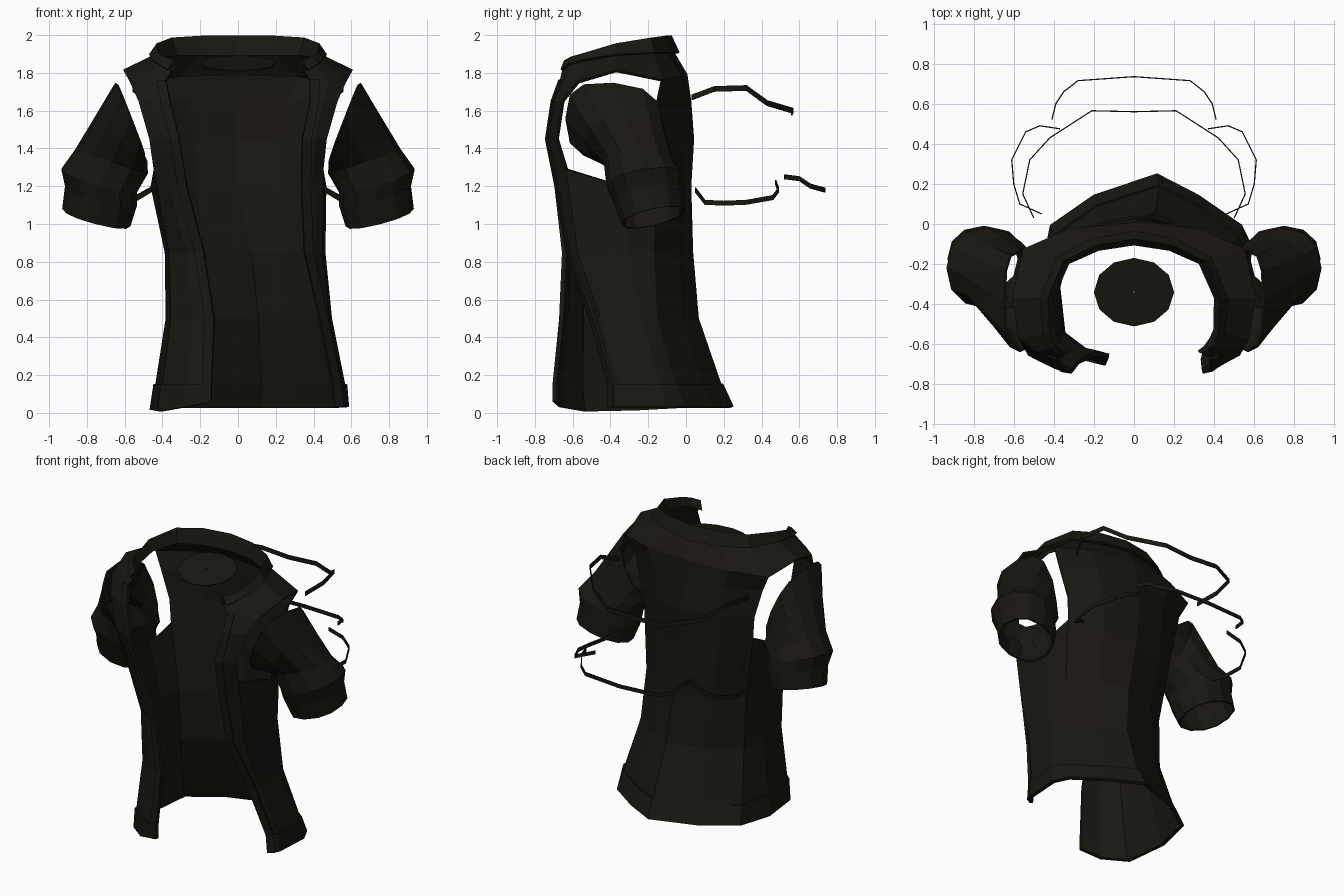
import bpy, math
from mathutils import Vector as V

if "Cube" in bpy.data.objects:
    bpy.data.objects.remove(bpy.data.objects["Cube"])

cloth = bpy.data.materials.new("dark_cloth")
cloth.diffuse_color = (0.010, 0.0085, 0.0055, 1)
cloth.use_nodes = True
cloth.node_tree.nodes["Principled BSDF"].inputs["Base Color"].default_value = cloth.diffuse_color


def loft(name, rows, closed=False, skip=(), thick=0.016):
    """Skin rows of points with quads, leaving out skipped (row, column) cells."""
    n = len(rows[0])
    faces = []
    for r in range(len(rows) - 1):
        for c in range(n if closed else n - 1):
            if (r, c) not in skip:
                d = (c + 1) % n
                faces.append((r * n + c, r * n + d, (r + 1) * n + d, (r + 1) * n + c))
    used = sorted({i for f in faces for i in f})
    new = {o: k for k, o in enumerate(used)}
    pts = [p for row in rows for p in row]
    me = bpy.data.meshes.new(name)
    me.from_pydata([pts[i] for i in used], [], [[new[i] for i in f] for f in faces])
    me.materials.append(cloth)
    ob = bpy.data.objects.new(name, me)
    bpy.context.collection.objects.link(ob)
    m = ob.modifiers.new("thickness", 'SOLIDIFY')
    m.thickness, m.offset = thick, 0
    return ob


def flip(pts):
    return [V((-p[0], p[1], p[2])) for p in pts]


def both(half):
    """Half a ring, right front edge to back centre -> full ring from the left."""
    half = [V(p) for p in half]
    return flip(half) + half[-2::-1]


# Body rings: z, left edge x/y, left side, right side, right edge x/y, back y, corner rounding
levels = [
    (0.03, -0.14, -0.69, -0.45, 0.57, 0.51, -0.40, 0.235, 1.0),
    (0.15, -0.14, -0.69, -0.43, 0.56, 0.50, -0.40, 0.18, 0.9),
    (0.50, -0.125, -0.655, -0.375, 0.49, 0.43, -0.50, 0.06, 0.6),
    (0.85, -0.18, -0.64, -0.38, 0.455, 0.35, -0.62, 0.03, 0.4),
    (1.20, -0.27, -0.68, -0.455, 0.46, 0.335, -0.68, 0.02, 0.0),
    (1.45, -0.31, -0.73, -0.48, 0.48, 0.34, -0.73, 0.035, 0.0),
    (1.65, -0.36, -0.70, -0.54, 0.54, 0.38, -0.70, 0.02, 0.0),
]


def side(z, ex, ey, sx, mid, yb, k):
    w = sx - mid
    left = k if sx < 0 else 0
    edge = V((ex, ey, z))
    corner = V((mid + w * (0.97 - 0.05 * left), ey + 0.05 + 0.1 * left, z))
    return [edge, (edge + corner) / 2 + V((0, -0.012 - 0.03 * left, 0)), corner,
            V((sx, (ey + yb) / 2 - 0.03 * k, z)),
            V((mid + w * 0.91, yb - 0.17 - 0.08 * k, z)),
            V((mid + w * 0.5, yb - 0.055 - 0.05 * k, z))]


rows = []
for z, lx, ly, xl, xr, rx, ry, yb, k in levels:
    mid = (xl + xr) / 2
    rows.append(side(z, lx, ly, xl, mid, yb, k) + [V((mid * 1.9, yb, z))]
                + side(z, rx, ry, xr, mid, yb, k)[::-1])
for c, dz in ((0, 0.03), (1, 0.0), (2, -0.022), (3, -0.015)):
    rows[0][c].z += dz
for c in (2, 4, 8, 10):          # rounded armhole bottom
    rows[4][c].z = 1.29

shoulder = [(0.38, -0.66, 1.76), (0.48, -0.63, 1.76), (0.57, -0.57, 1.75), (0.605, -0.37, 1.81),
            (0.55, -0.13, 1.76), (0.32, -0.03, 1.78), (0, 0.0, 1.79)]
neck = [(0.35, -0.65, 1.81), (0.40, -0.61, 1.84), (0.43, -0.54, 1.86), (0.44, -0.37, 1.89),
        (0.36, -0.18, 1.90), (0.20, -0.10, 1.90), (0, -0.065, 1.90)]
rows += [both(shoulder), both(neck)]
armholes = {(r, c) for r in (4, 5, 6) for c in (2, 3, 8, 9)}
loft("vest_body", rows, skip=armholes)

# Raised hem band and front edge bands
hem = [[p + V(((p.x - 0.05) * 0.015, (p.y + 0.28) * 0.015, 0)) for p in row] for row in rows[:2]]
loft("hem_band", hem, thick=0.022)
for name, a, b in (("left_front_band", 0, 1), ("right_front_band", 12, 11)):
    strip = []
    for row in rows[:-1]:
        start = row[a] + V((0, -0.006, 0))
        strip.append([start, start + (row[b] - row[a]).normalized() * 0.05])
    loft(name, strip, thick=0.022)

# Fold-over collar: inner foot, standing crest, outer fall
crest_z = (1.86, 1.88, 1.90, 1.95, 1.98, 1.99, 1.99)
inner, crest, fall = [], [], []
for (x, y, z), t in zip(neck, crest_z):
    out = V((x, y + 0.34, 0)).normalized()
    if y < -0.5:
        out = V((0.8, -0.35, 0))
    base = V((x, y, z))
    inner.append(base - out * 0.035 - V((0, 0, 0.01)))
    crest.append(V((x, y, t)) - out * 0.01)
    fall.append(base + out * 0.025 + V((0, 0, 0.005)))
loft("collar", [both(inner), both(crest), both(fall)], thick=0.014)

# Tilted disc in the neck opening
hub = V((0, -0.34, 1.85))
ring = []
for i in range(12):
    a = i * math.tau / 12
    ring.append(hub + V((0.2 * math.cos(a), 0.17 * math.sin(a), 0.04 * math.sin(a))))
loft("neck_disc", [ring, [hub.lerp(p, 0.02) for p in ring]], closed=True, thick=0.006)

# Sleeves: ring centre, half-width vector, half-depth vector, squareness power
sleeve_rings = [
    ((0.565, -0.385, 1.54), (0.08, 0, 0.205), (0, 0.25, -0.02), 0.7),
    ((0.620, -0.315, 1.43), (0.135, 0, 0.13), (0, 0.215, -0.01), 0.8),
    ((0.670, -0.25, 1.33), (0.188, 0, 0.06), (0, 0.18, 0.0), 0.9),
    ((0.735, -0.22, 1.23), (0.195, 0, 0.06), (0, 0.195, 0.03), 0.9),
    ((0.725, -0.20, 1.15), (0.185, 0, 0.05), (0, 0.18, 0.03), 0.9),
    ((0.750, -0.175, 1.035), (0.175, 0, 0.045), (0, 0.16, 0.035), 0.9),
]


def power(t, e):
    return math.copysign(abs(t) ** e, t) if abs(t) > 1e-6 else 0.0


sleeve = []
for c, u, v, e in sleeve_rings:
    angles = [i * math.tau / 12 for i in range(12)]
    sleeve.append([V(c) + V(u) * power(math.cos(a), e) + V(v) * power(math.sin(a), e)
                   for a in angles])
loft("right_sleeve", sleeve, closed=True, thick=0.012)
loft("left_sleeve", [flip(r) for r in sleeve], closed=True, thick=0.012)


# Loose straps floating behind the back
def strap(name, path, h=0.026):
    up = V((0, 0, h / 2))
    loft(name, [[V(p) - up for p in path], [V(p) + up for p in path]], thick=0.006)


upper = [(0.50, 0.03, 1.67), (0.555, 0.15, 1.715), (0.52, 0.32, 1.72), (0.42, 0.43, 1.64),
         (0.21, 0.565, 1.60), (0, 0.56, 1.59)]
back = [(0.41, 0.52, 1.25), (0.39, 0.60, 1.24), (0.35, 0.66, 1.20), (0.28, 0.715, 1.185),
        (0, 0.735, 1.18)]
lower = [(0.46, 0.05, 1.18), (0.57, 0.10, 1.115), (0.60, 0.20, 1.11), (0.61, 0.32, 1.115),
         (0.54, 0.46, 1.14), (0.47, 0.49, 1.18), (0.37, 0.475, 1.22)]
strap("upper_strap", both(upper), 0.03)
strap("back_strap", both(back))
strap("right_lower_strap", lower)
strap("left_lower_strap", flip(lower))
